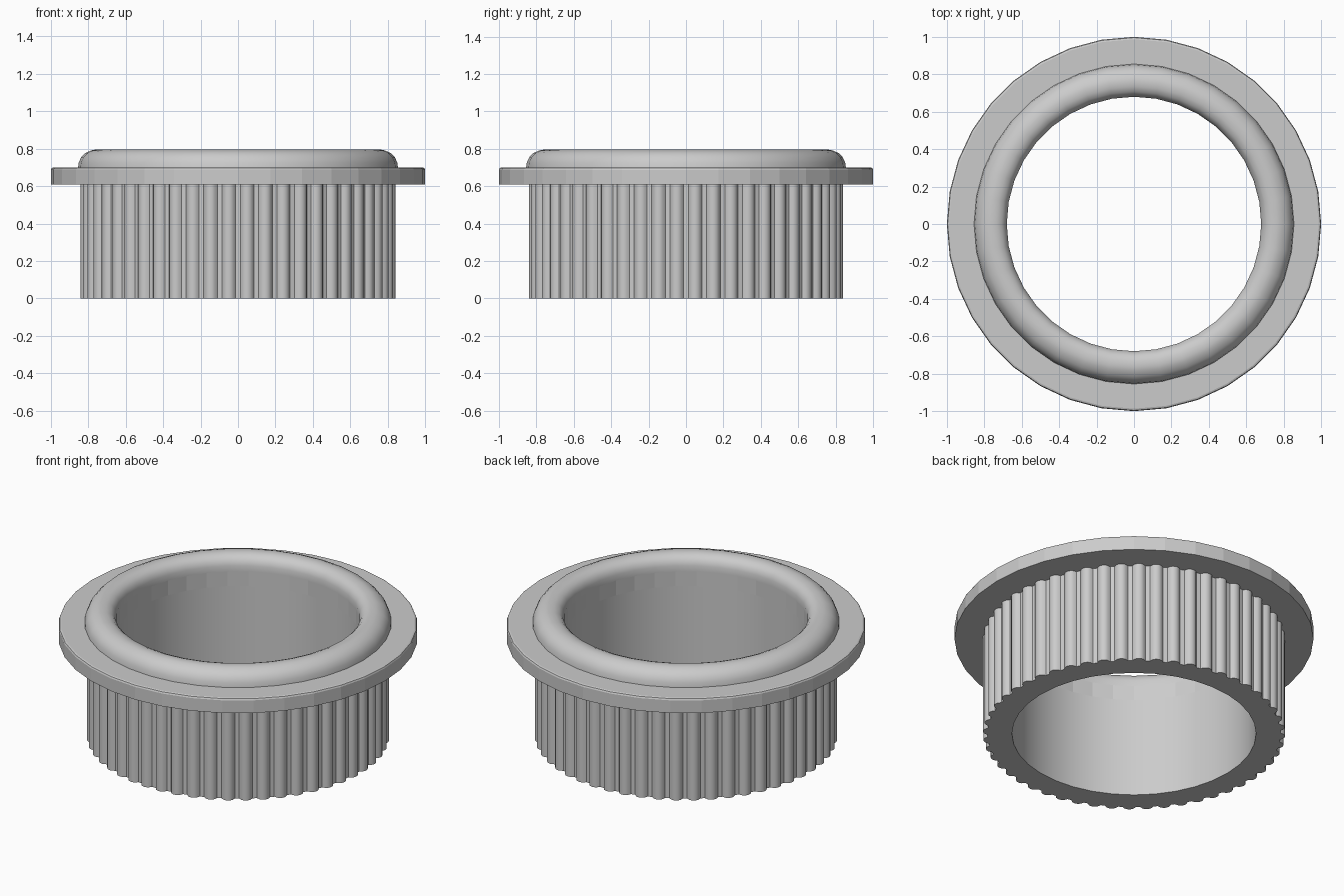
import bpy, bmesh
from math import sin, cos, pi

SEGMENTS = 36
RIBS = 52
BORE = 0.68

cube = bpy.data.objects.get("Cube")
if cube:
    bpy.data.objects.remove(cube, do_unlink=True)

grey = bpy.data.materials.new("plain grey")
grey.use_nodes = True
colour = (0.6, 0.6, 0.6, 1)
grey.diffuse_color = colour
grey.node_tree.nodes["Principled BSDF"].inputs["Base Color"].default_value = colour


def ring(bm, radii, z):
    n = len(radii)
    return [bm.verts.new((r * cos(2 * pi * i / n), r * sin(2 * pi * i / n), z))
            for i, r in enumerate(radii)]


def bridge(bm, a, b):
    n = len(a)
    for i in range(n):
        j = (i + 1) % n
        bm.faces.new((a[i], a[j], b[j], b[i]))


def finish(bm, name, angle=None):
    bmesh.ops.recalc_face_normals(bm, faces=bm.faces)
    mesh = bpy.data.meshes.new(name)
    bm.to_mesh(mesh)
    bm.free()
    mesh.materials.append(grey)
    obj = bpy.data.objects.new(name, mesh)
    bpy.context.collection.objects.link(obj)
    if angle:
        bpy.ops.object.select_all(action='DESELECT')
        obj.select_set(True)
        bpy.context.view_layer.objects.active = obj
        bpy.ops.object.shade_smooth_by_angle(angle=angle)


def lathe(name, profile, angle=None):
    # closed profile of (radius, height) pairs
    bm = bmesh.new()
    rings = [ring(bm, [r] * SEGMENTS, z) for r, z in profile]
    for k in range(len(rings)):
        bridge(bm, rings[k - 1], rings[k])
    finish(bm, name, angle)


# Flange with a softened upper rim
lathe("flange", [(BORE, 0.61), (1, 0.61), (1, 0.688), (0.996, 0.697),
                 (0.987, 0.70), (BORE, 0.70)])

# Rounded bead on top of the flange
lathe("top_bead", [(BORE, 0.70), (0.855, 0.70), (0.851, 0.727), (0.838, 0.755),
                   (0.815, 0.778), (0.785, 0.791), (0.765, 0.795),
                   (0.735, 0.793), (0.708, 0.782), (0.69, 0.762),
                   (BORE, 0.735)], pi / 4)

# Fluted sleeve: rounded ribs with narrow flat gaps
steps = 8
rib = [0.816 + 0.026 * max(0, sin(pi * (k - 1) / 6)) ** 0.6 if 1 < k < 7 else 0.816
       for k in range(steps)]
bm = bmesh.new()
outer = [ring(bm, rib * RIBS, z) for z in (0, 0.61)]
inner = [ring(bm, [BORE] * SEGMENTS, z) for z in (0, 0.61)]
bridge(bm, *outer)
bridge(bm, *inner)
bottom = [e for e in bm.edges if all(v.co.z < 0.01 for v in e.verts)]
bmesh.ops.triangle_fill(bm, edges=bottom, use_beauty=True, normal=(0, 0, -1))
finish(bm, "fluted_sleeve", pi / 6)
